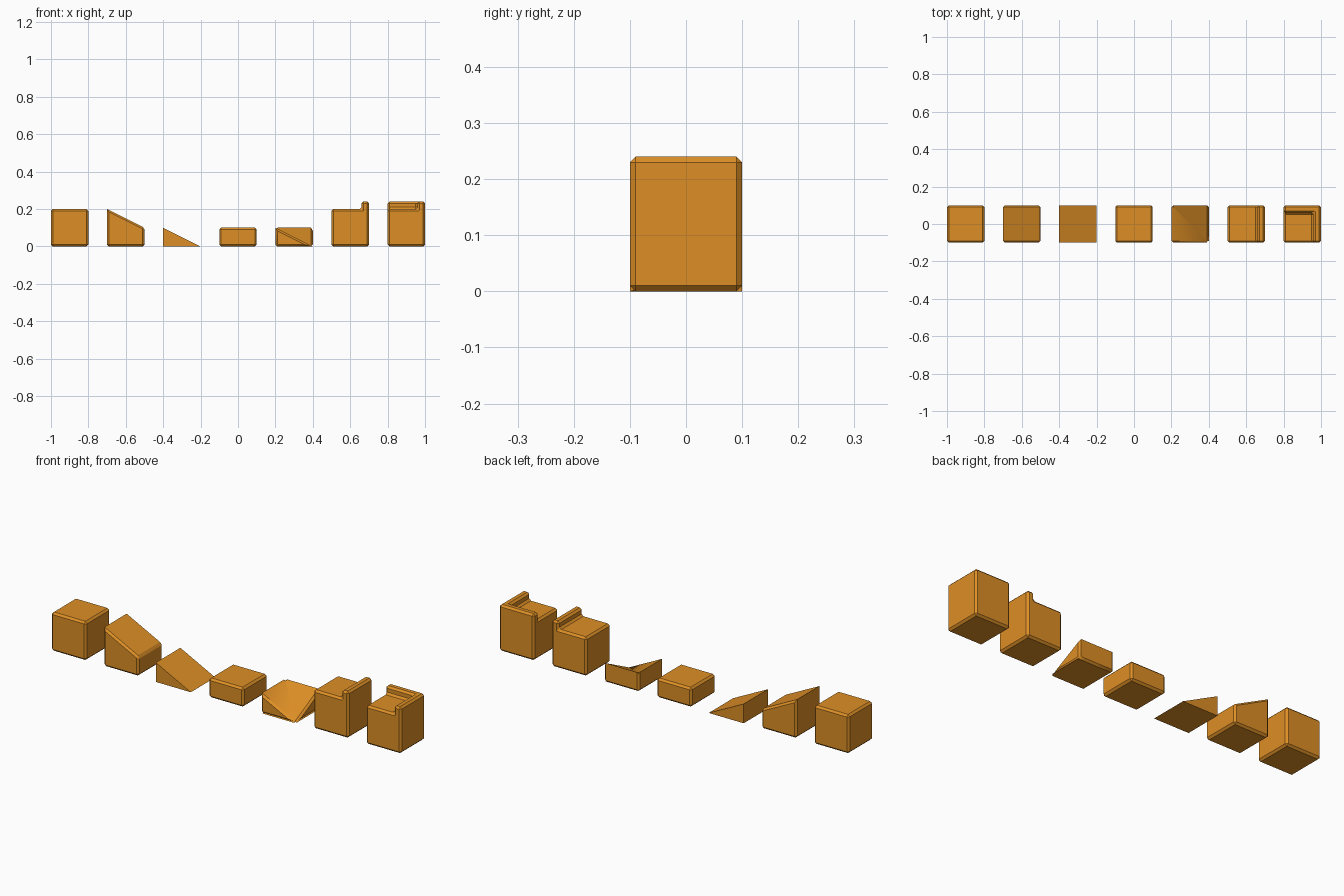
import bpy, bmesh, math
from mathutils import Matrix, Vector

cube = bpy.data.objects.get("Cube")
if cube:
    bpy.data.objects.remove(cube, do_unlink=True)

HALF = 0.1       # half the width of a block
STEP = 0.3       # spacing along the row
CHAMFER = 0.01
RIM = 0.06       # where a raised rim begins

orange = bpy.data.materials.new("orange")
orange.use_nodes = True
color = (0.73, 0.275, 0.019, 1)
orange.diffuse_color = color
orange.node_tree.nodes["Principled BSDF"].inputs["Base Color"].default_value = color


def chamfer(bm):
    """Cut every near-square edge; knife edges and crests stay sharp."""
    edges = [e for e in bm.edges
             if e.is_manifold and math.radians(20) < e.calc_face_angle() < math.radians(100)]
    bmesh.ops.bevel(bm, geom=edges, offset=CHAMFER, segments=1,
                    affect='EDGES', clamp_overlap=True)


def finish(bm, name, slot):
    bmesh.ops.recalc_face_normals(bm, faces=bm.faces)
    mesh = bpy.data.meshes.new(name)
    bm.to_mesh(mesh)
    bm.free()
    mesh.materials.append(orange)
    obj = bpy.data.objects.new(name, mesh)
    obj.location.x = slot * STEP
    bpy.context.collection.objects.link(obj)
    return obj


def prism(name, slot, left, right, beveled=True, turn=0):
    """Block whose top runs from height left to height right along x."""
    bm = bmesh.new()
    profile = [(-HALF, 0), (HALF, 0)]
    if right > 0:
        profile.append((HALF, right))
    profile.append((-HALF, left))
    face = bm.faces.new([bm.verts.new((x, -HALF, z)) for x, z in profile])
    ext = bmesh.ops.extrude_face_region(bm, geom=[face], use_keep_orig=True)
    moved = [v for v in ext["geom"] if isinstance(v, bmesh.types.BMVert)]
    bmesh.ops.translate(bm, verts=moved, vec=(0, 2 * HALF, 0))
    bmesh.ops.recalc_face_normals(bm, faces=bm.faces)
    if beveled:
        chamfer(bm)
    bmesh.ops.rotate(bm, verts=bm.verts, matrix=Matrix.Rotation(turn, 3, 'Z'))
    return finish(bm, name, slot)


def rimmed(name, slot, back):
    """Full block with a raised rim on the +x side and optionally the back."""
    bm = bmesh.new()
    bmesh.ops.create_cube(bm, size=2 * HALF, matrix=Matrix.Translation((0, 0, HALF)))
    cuts = [Vector((1, 0, 0))] + ([Vector((0, 1, 0))] if back else [])
    for n in cuts:
        bmesh.ops.bisect_plane(bm, geom=bm.verts[:] + bm.edges[:] + bm.faces[:],
                               plane_co=n * RIM, plane_no=n)
    bm.normal_update()
    top = [f for f in bm.faces if f.normal.z > 0.9
           and any(f.calc_center_median().dot(n) > RIM for n in cuts)]
    ext = bmesh.ops.extrude_face_region(bm, geom=top)
    moved = [v for v in ext["geom"] if isinstance(v, bmesh.types.BMVert)]
    bmesh.ops.translate(bm, verts=moved, vec=(0, 0, HALF - RIM))
    old = [f for f in top if f.is_valid]
    if old:
        bmesh.ops.delete(bm, geom=old, context='FACES')
    bmesh.ops.recalc_face_normals(bm, faces=bm.faces)
    bmesh.ops.dissolve_limit(bm, angle_limit=0.01, verts=bm.verts, edges=bm.edges)
    chamfer(bm)
    return finish(bm, name, slot)


# Plain and sloped blocks
prism("full_block", -3, 0.2, 0.2)
prism("raised_slope_block", -2, 0.2, 0.1)
prism("low_wedge", -1, 0.1, 0, beveled=False)
prism("half_block", 0, 0.1, 0.1)

# Inner corner ramp: two crossing wedges joined at a valley
ramp = prism("inner_corner_ramp", 1, 0.1, 0)
wedge = prism("back_ramp_helper", 1, 0.1, 0, turn=-math.pi / 2)
union = ramp.modifiers.new("join", 'BOOLEAN')
union.operation = 'UNION'
union.solver = 'EXACT'
union.object = wedge
bpy.context.view_layer.update()
joined = bpy.data.meshes.new_from_object(
    ramp.evaluated_get(bpy.context.evaluated_depsgraph_get()))
ramp.modifiers.clear()
ramp.data = joined
bpy.data.objects.remove(wedge, do_unlink=True)
bpy.ops.object.select_all(action='DESELECT')
ramp.select_set(True)
bpy.context.view_layer.objects.active = ramp
bpy.ops.object.shade_smooth_by_angle(angle=math.radians(40))

# Blocks with raised rims
rimmed("side_rim_block", 2, back=False)
rimmed("corner_rim_block", 3, back=True)
